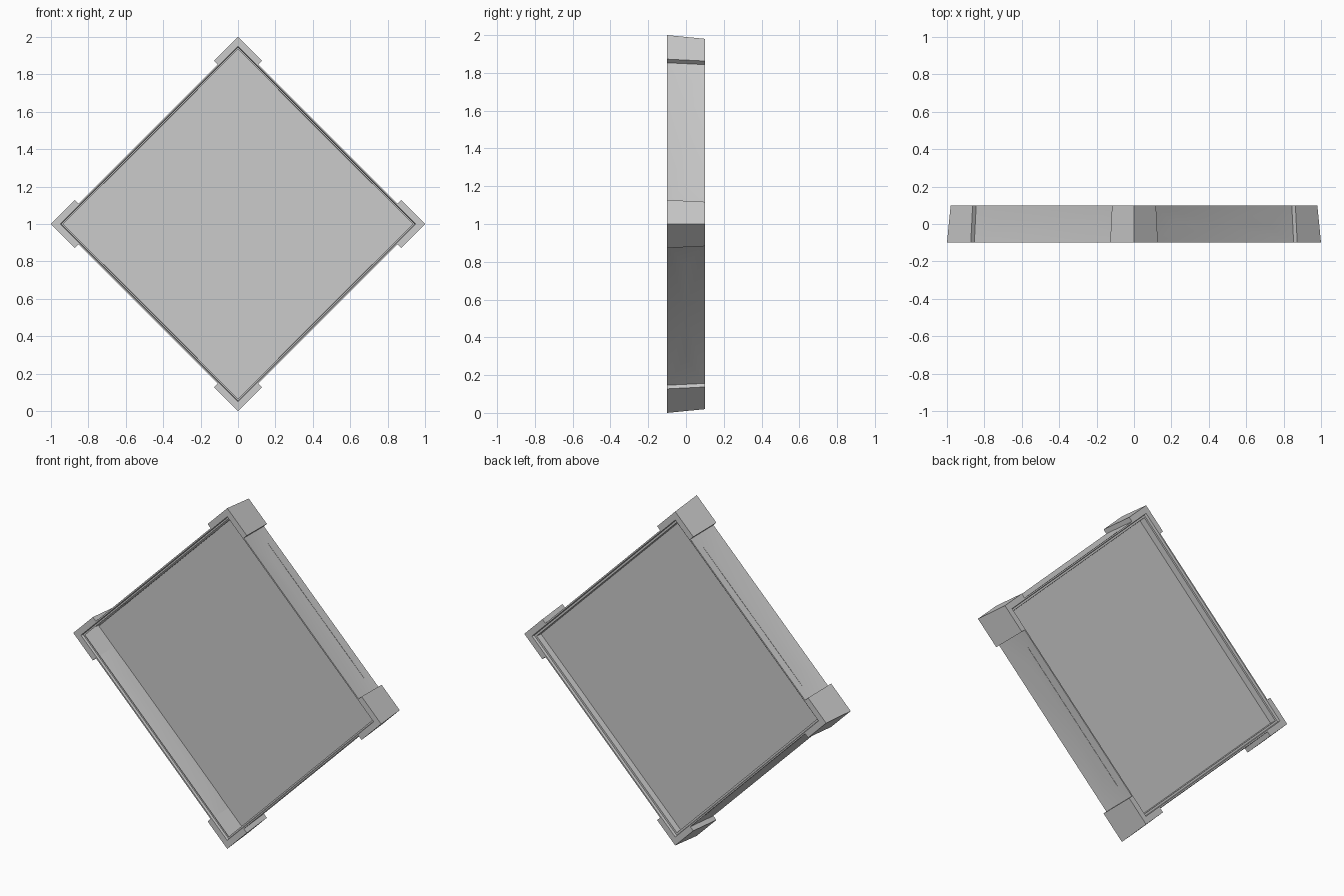
import bpy, math
from mathutils import Matrix, Vector

if "Cube" in bpy.data.objects:
    bpy.data.objects.remove(bpy.data.objects["Cube"])

S2 = math.sqrt(2)
F, B = -0.1, 0.1           # front and back planes
OUT = 1 / S2               # half side of the square at the corner blocks
WALL = 0.68                # half side of the frame between the blocks
TAPER = 0.014              # frame narrows towards the back
CUT = OUT - 0.18           # where the corner blocks end


def make(name, verts, faces, smooth=True):
    me = bpy.data.meshes.new(name)
    me.from_pydata([tuple(v) for v in verts], [], faces)
    me.update()
    ob = bpy.data.objects.new(name, me)
    bpy.context.collection.objects.link(ob)
    if smooth:
        bpy.ops.object.select_all(action='DESELECT')
        ob.select_set(True)
        bpy.context.view_layer.objects.active = ob
        bpy.ops.object.shade_smooth_by_angle(angle=math.radians(30))
    return ob


def turned(points, k):
    """Turn upright-square points (u, y, v) into the diamond, quarter k."""
    m = Matrix.Translation((0, 0, 1)) @ Matrix.Rotation(math.radians(45 + 90 * k), 4, 'Y')
    return [m @ Vector(p) for p in points]


def ring(name, profile):
    """Sweep a (half side, y) profile round the diamond with mitred corners."""
    verts, faces, n = [], [], len(profile)
    for k in range(4):
        a = k * math.pi / 2
        verts += [(r * S2 * math.cos(a), y, 1 + r * S2 * math.sin(a)) for r, y in profile]
    for k in range(4):
        for j in range(n - 1):
            a, b = k * n + j, (k + 1) % 4 * n + j
            faces.append((a, a + 1, b + 1, b))
    return make(name, verts, faces)


# Central panel set deep in the frame
r = 0.664 * S2
make("panel", [(r, 0.05, 1), (0, 0.05, 1 + r), (-r, 0.05, 1), (0, 0.05, 1 - r)], [(0, 3, 2, 1)])

# Stepped lips round the front and back openings
ring("front_lip", [(WALL, F), (0.672, F), (0.669, F + 0.014), (0.66, F + 0.014)])
wb = WALL - TAPER
ring("back_lip", [(wb, B), (0.658, B), (0.655, B - 0.015), (0.644, B - 0.015), (0.641, 0.05)])

# Side walls, each a thin sheet creased along its middle
for k in range(4):
    d = 0.659
    pts = [(-CUT, F, WALL), (CUT, F, WALL), (CUT, B, wb), (-CUT, B, wb),
           (-0.34, 0, d), (0, 0, d), (0.34, 0, d)]
    make(f"side_wall_{k + 1}", turned(pts, k),
         [(0, 5, 4), (0, 1, 5), (1, 6, 5), (1, 2, 6), (2, 5, 6), (2, 3, 5), (3, 4, 5), (3, 0, 4)])

# L-shaped corner blocks, tapered to the back
for k in range(4):
    pts = []
    for y, t in ((F, 0), (B, TAPER)):
        o, i = OUT - t, WALL - t
        pts += [(u, y, v) for u, v in
                ((CUT, o), (o, o), (o, CUT), (i, CUT), (i, i), (CUT, i))]
    faces = [(0, 1, 4, 5), (1, 2, 3, 4), (11, 10, 7, 6), (10, 9, 8, 7)]
    faces += [(j, j + 6, (j + 1) % 6 + 6, (j + 1) % 6) for j in range(6)]
    make(f"corner_block_{k + 1}", turned(pts, k), faces)
